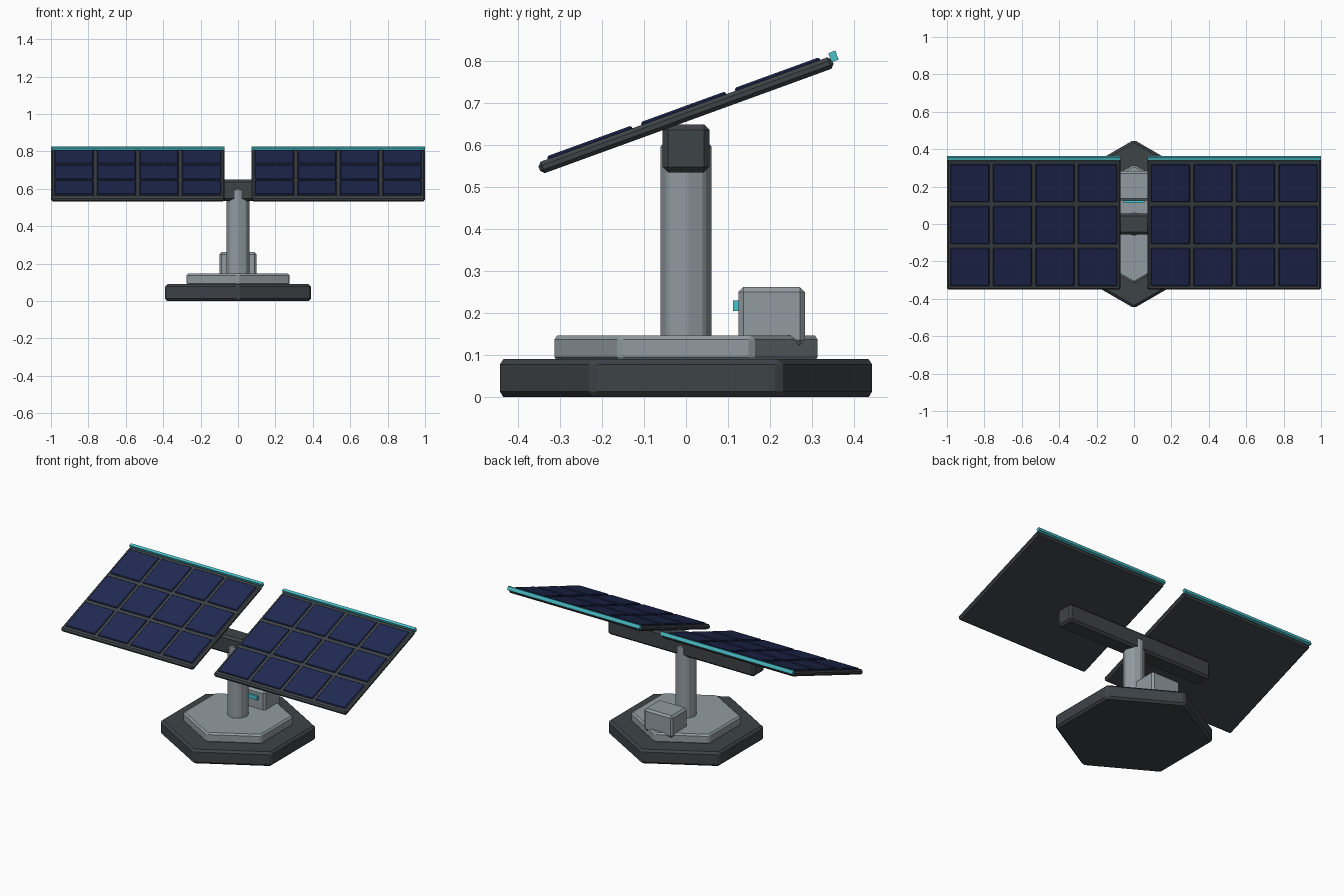
import bpy, bmesh
from math import radians
from mathutils import Matrix, Vector

default = bpy.data.objects.get("Cube")
if default:
    bpy.data.objects.remove(default, do_unlink=True)


def material(name, rgb):
    m = bpy.data.materials.new(name)
    m.use_nodes = True
    m.diffuse_color = (*rgb, 1)
    m.node_tree.nodes["Principled BSDF"].inputs["Base Color"].default_value = (*rgb, 1)
    return m


DARK = material("dark_metal", (0.048, 0.057, 0.064))
LIGHT = material("light_metal", (0.29, 0.33, 0.355))
CELL = material("solar_blue", (0.015, 0.023, 0.085))
TEAL = material("teal_glow", (0.07, 0.54, 0.60))


def finish(name, bm, mat, bevel, matrix=None):
    mesh = bpy.data.meshes.new(name)
    bm.to_mesh(mesh)
    bm.free()
    mesh.materials.append(mat)
    ob = bpy.data.objects.new(name, mesh)
    bpy.context.collection.objects.link(ob)
    if matrix:
        ob.matrix_world = matrix
    if bevel:
        mod = ob.modifiers.new("chamfer", "BEVEL")
        mod.width = bevel
        mod.segments = 1
        mod.limit_method = "ANGLE"
        mod.angle_limit = radians(30)
    return ob


def boxes(name, centres, size, mat, bevel=0, matrix=None):
    """One object made of equal boxes at the given centres."""
    bm = bmesh.new()
    for c in centres:
        bmesh.ops.create_cube(
            bm, size=1, matrix=Matrix.Translation(c) @ Matrix.Diagonal((*size, 1)))
    return finish(name, bm, mat, bevel, matrix)


def prism(name, sides, radius, z0, z1, mat, bevel):
    """Upright prism with a corner pointing along y."""
    bm = bmesh.new()
    bmesh.ops.create_cone(
        bm, cap_ends=True, segments=sides, radius1=radius, radius2=radius,
        depth=z1 - z0, matrix=Matrix.Translation((0, 0, (z0 + z1) / 2))
        @ Matrix.Rotation(radians(90), 4, "Z"))
    # make sure a corner lies on the y axis
    first = max(bm.verts, key=lambda v: v.co.y).co
    if abs(first.x) > 0.001:
        bmesh.ops.rotate(bm, verts=bm.verts,
                         matrix=Matrix.Rotation(radians(180 / sides), 3, "Z"))
    return finish(name, bm, mat, bevel)


# Stand
prism("base", 6, 0.45, 0, 0.09, DARK, 0.013)
prism("upper_plinth", 6, 0.318, 0.085, 0.147, LIGHT, 0.01)
prism("column", 8, 0.064, 0.14, 0.602, LIGHT, 0.007)
boxes("cross_beam", [(0, 0, 0.592)], (1.03, 0.112, 0.114), DARK, 0.013)

# Control box behind the column, with its indicator strip
boxes("control_box", [(0, 0.204, 0.193)], (0.2, 0.158, 0.138), LIGHT, 0.012)
boxes("indicator_strip", [(0, 0.12, 0.217)], (0.112, 0.016, 0.025), TEAL)

# Tilted panels, one on each side
COLS, ROWS = 4, 3
PITCH_X, PITCH_Y = 0.2275, 0.238
for side, sign in (("left", 1), ("right", -1)):
    place = Matrix.Translation((sign * 0.536, 0, 0.671)) @ Matrix.Rotation(radians(20), 4, "X")
    boxes(side + "_panel_frame", [(0, 0, 0)], (0.928, 0.744, 0.029), DARK, 0.009, place)
    grid = [Vector(((i - (COLS - 1) / 2) * PITCH_X, (j - (ROWS - 1) / 2) * PITCH_Y, 0.0155))
            for i in range(COLS) for j in range(ROWS)]
    boxes(side + "_solar_cells", grid, (0.208, 0.215, 0.012), CELL, 0.004, place)
    boxes(side + "_edge_rail", [(0, 0.378, 0.0116)], (0.928, 0.018, 0.023), TEAL, 0, place)
